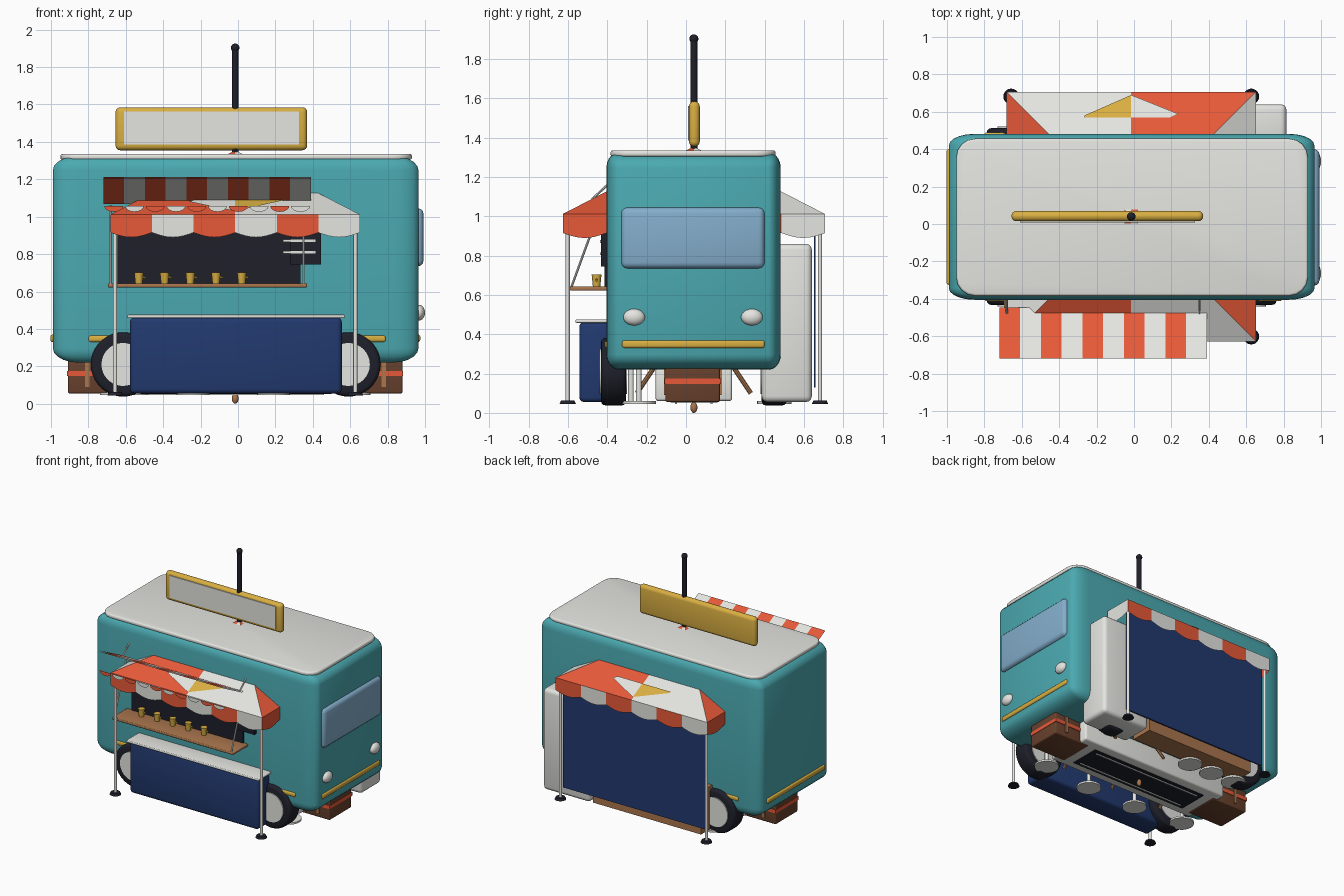
import bpy, bmesh, math
from mathutils import Vector, Matrix

if "Cube" in bpy.data.objects:
    bpy.data.objects.remove(bpy.data.objects["Cube"])

def mat(name, r, g, b):
    m = bpy.data.materials.new(name)
    m.diffuse_color = (r, g, b, 1)
    m.use_nodes = True
    m.node_tree.nodes["Principled BSDF"].inputs["Base Color"].default_value = m.diffuse_color
    return m

TEAL = mat("teal", .07, .40, .44)
WHITE = mat("white", .78, .78, .75)
RED = mat("orange_red", .80, .10, .04)
GOLD = mat("gold", .70, .43, .055)
NAVY = mat("navy", .016, .042, .16)
WOOD = mat("wood", .40, .18, .075)
BROWN = mat("brown", .14, .053, .026)
BLACK = mat("black", .013, .014, .023)
GLASS = mat("glass_blue", .23, .42, .60)
CX, CY = -0.015, 0.04          # middle of the wagon and tent

def finish(name, bm, mats, smooth=False):
    me = bpy.data.meshes.new(name)
    bm.to_mesh(me)
    bm.free()
    for m in (mats if isinstance(mats, (list, tuple)) else [mats]):
        me.materials.append(m)
    ob = bpy.data.objects.new(name, me)
    bpy.context.collection.objects.link(ob)
    if smooth:
        bpy.ops.object.select_all(action='DESELECT')
        ob.select_set(True)
        bpy.context.view_layer.objects.active = ob
        bpy.ops.object.shade_smooth_by_angle(angle=math.radians(40))
    return ob

def box(name, x, y, z, m, bevel=0.0, relative=False, seg=3):
    """Box from ranges; a relative bevel is stretched along with the box."""
    bm = bmesh.new()
    bmesh.ops.create_cube(bm, size=1)
    size = [r[1] - r[0] for r in (x, y, z)]
    mid = [(r[1] + r[0]) / 2 for r in (x, y, z)]
    if not relative:
        bmesh.ops.scale(bm, vec=size, verts=bm.verts)
    if bevel:
        bmesh.ops.bevel(bm, geom=bm.edges[:], offset=bevel, segments=seg, profile=.5, affect='EDGES')
    if relative:
        bmesh.ops.scale(bm, vec=size, verts=bm.verts)
    bmesh.ops.translate(bm, vec=mid, verts=bm.verts)
    return finish(name, bm, m, bevel > 0)

def rod(name, a, b, r, m, r2=None, seg=16):
    a, b = Vector(a), Vector(b)
    d = b - a
    bm = bmesh.new()
    M = Matrix.Translation((a + b) / 2) @ d.to_track_quat('Z', 'Y').to_matrix().to_4x4()
    bmesh.ops.create_cone(bm, cap_ends=True, segments=seg, radius1=r,
                          radius2=r if r2 is None else r2, depth=d.length, matrix=M)
    return finish(name, bm, m, True)

def ball(name, c, s, m):
    bm = bmesh.new()
    bmesh.ops.create_uvsphere(bm, u_segments=20, v_segments=12, radius=1,
                              matrix=Matrix.Translation(c) @ Matrix.Diagonal((*s, 1)))
    return finish(name, bm, m, True)

def polys(name, faces, mats):
    """Faces given as (points, material index)."""
    bm = bmesh.new()
    for pts, i in faces:
        bm.faces.new([bm.verts.new(p) for p in pts]).material_index = i
    return finish(name, bm, mats)

# Wagon body and roof
box("wagon_body", (-.99, .965), (-.405, .482), (.22, 1.325), TEAL, .07, True, 5)
bm = bmesh.new()
bmesh.ops.create_cube(bm, size=1)
bmesh.ops.scale(bm, vec=(1.88, .84, .032), verts=bm.verts)
up = [e for e in bm.edges if abs(e.verts[0].co.z - e.verts[1].co.z) > .01]
bmesh.ops.bevel(bm, geom=up, offset=.1, segments=4, profile=.5, affect='EDGES')
rim = [e for e in bm.edges if abs(e.verts[0].co.z - e.verts[1].co.z) < .001]
bmesh.ops.bevel(bm, geom=rim, offset=.012, segments=3, profile=.5, affect='EDGES')
bmesh.ops.translate(bm, vec=(-.01, .036, 1.32), verts=bm.verts)
finish("roof_slab", bm, WHITE, True)

# Windscreen, lamps and gold trim strips
box("windscreen", (.93, .992), (-.33, .40), (.735, 1.045), GLASS, .03)
for y in (-.264, .335):
    ball("headlamp", (.968, y, .487), (.032, .055, .042), WHITE)
for x in (-.985, .955):
    box("end_trim", (x - .018, x + .02), (-.325, .40), (.33, .37), GOLD, .012)
for y in (-.395, .472):
    box("side_trim", (-.80, .79), (y - .018, y + .018), (.33, .365), GOLD, .012)

# Wheels
for x in (-.615, .59):
    for s in (-1, 1):
        yi, yo = CY + s * .345, CY + s * .472
        bm = bmesh.new()
        bmesh.ops.create_cone(bm, cap_ends=True, segments=36, radius1=.172, radius2=.172, depth=.127,
                              matrix=Matrix.Translation((x, (yi + yo) / 2, .21)) @ Matrix.Rotation(math.pi / 2, 4, 'X'))
        rims = [e for e in bm.edges if abs(e.verts[0].co.y - e.verts[1].co.y) < .01]
        bmesh.ops.bevel(bm, geom=rims, offset=.022, segments=3, profile=.5, affect='EDGES')
        finish("tyre", bm, BLACK, True)
        rod("hub", (x, yi - s * .006, .21), (x, yo + s * .008, .21), .115, WHITE, seg=32)

# Roof sign and mast
box("sign_frame", (-.655, .37), (.015, .07), (1.355, 1.585), GOLD, .026, seg=4)
box("sign_panel", (-.61, .325), (.009, .018), (1.385, 1.562), WHITE)
rod("mast", (CX, CY, .06), (CX, CY, 1.9), .018, BLACK)
ball("mast_ball", (CX, CY, 1.903), (.023, .023, .023), BLACK)
ball("mast_foot", (CX, CY, .028), (.018, .018, .028), WOOD)

# Square tent: pyramid cover with half-coloured slopes and scalloped valance
H, EAVE, PEAK, N = .667, 1.012, 1.355, 6
cover, valance = [], []
for k in range(4):
    R = Matrix.Translation((CX, CY, 0)) @ Matrix.Rotation(k * math.pi / 2, 4, 'Z')
    P = lambda u, z, d=H: R @ Vector((u, -d, z))
    top = P(0, PEAK, 0)
    cover += [((P(-H, EAVE), P(0, EAVE), top), 0), ((P(0, EAVE), P(H, EAVE), top), 1)]
    w = 2 * H / N
    for i in range(N):
        u0 = -H + i * w
        low = [P(u0 + w * t / 8, .915 - .025 * math.sin(math.pi * t / 8)) for t in range(9)]
        valance.append(([P(u0, EAVE)] + low + [P(u0 + w, EAVE)], i % 2))
polys("tent_cover", cover, [RED, WHITE])
polys("tent_valance", valance, [RED, WHITE])

# Kite shaped emblem plates on the front and back slopes
for k in (0, 2):
    R = Matrix.Translation((CX, CY, 0)) @ Matrix.Rotation(k * math.pi / 2, 4, 'Z')
    def S(u, d):
        return R @ Vector((u, -d, PEAK - (PEAK - EAVE) * d / H + .009))
    polys("cover_emblem", [((S(0, .53), S(-.21, .53), S(-.25, .55), S(0, .65)), 0),
                           ((S(0, .53), S(0, .65), S(.25, .54), S(.25, .53)), 1)], [WHITE, GOLD])

# Tent posts, feet and back wall
for x in (-.657, .627):
    for y in (-.602, .682):
        rod("tent_post", (x, y, .05), (x, y, 1.0), .011, WHITE)
        rod("post_foot", (x, y, .045), (x, y, .062), .042, BLACK, .034, 20)
box("tent_back_wall", (-.65, .62), (.65, .66), (.13, 1.0), NAVY)

# Serving hatch, shelf and menu board
box("serving_hatch", (-.645, .335), (-.414, -.39), (.64, 1.03), BLACK)
box("serving_shelf", (-.695, .37), (-.59, -.40), (.622, .643), WOOD, .006)
for x in (-.68, .35):
    rod("shelf_stay", (x, -.585, .635), (x, -.43, 1.06), .006, WHITE, seg=8)
for i in range(5):
    x = -.53 + .1375 * i
    rod("cup", (x, -.455, .643), (x, -.455, .703), .019, GOLD, .025)
    rod("cup_handle", (x + .015, -.455, .68), (x + .036, -.455, .672), .006, GOLD, seg=8)
box("menu_board", (.28, .445), (-.432, -.40), (.745, .95), BLACK)
for z in (.81, .872):
    box("menu_line", (.24, .415), (-.438, -.43), (z - .007, z + .007), WHITE)

# Raised striped hatch awning with hanging scallops
X0, W = -.72, .111
awning, scallops = [], []
nrm = Vector((0, .5, .87)) * .008
for i in range(10):
    a = X0 + i * W
    q = [Vector((a, -.718, 1.205)), Vector((a + W, -.718, 1.205)),
         Vector((a + W, -.45, 1.068)), Vector((a, -.45, 1.068))]
    awning += [([p + nrm for p in q], i % 2), (q[::-1], i % 2)]
    arc = [(a + W / 2 - W * .46 * math.cos(math.pi * t / 8), -.718,
            1.058 - .032 * math.sin(math.pi * t / 8)) for t in range(9)]
    scallops.append((arc, i % 2))
polys("hatch_awning", awning, [RED, WHITE])
polys("awning_scallops", scallops, [RED, WHITE])
for x in (-.68, .35):
    rod("awning_stay", (x, -.48, 1.085), (x, -.40, 1.16), .006, WHITE, seg=8)

# Front counter, tall fridge and rear wooden counter
box("front_counter", (-.578, .555), (-.543, -.36), (.055, .462), NAVY, .025)
box("counter_top", (-.592, .572), (-.562, -.37), (.458, .476), WHITE, .006)
box("tall_fridge", (.40, .815), (.385, .64), (.055, .86), WHITE, .03)
box("rear_counter", (-.57, .38), (.45, .625), (.06, .40), WOOD)

# Undercarriage with dark belly panel
box("chassis", (-.65, .65), (-.155, .235), (.06, .23), WHITE, .015)
box("belly_panel", (-.52, .50), (-.08, .16), (.053, .061), BLACK)
for y in (-.05, .13):
    box("belly_rail", (-.48, .46), (y - .005, y + .005), (.046, .054), WHITE)

# Strapped trunks under both ends
for x0, x1, s in ((-.91, -.60, -1), (.57, .88, 1)):
    box("trunk", (x0, x1), (-.105, .172), (.055, .27), BROWN, .01)
    box("trunk_band", (x0 - .003, x1 + .003), (-.11, .177), (.147, .175), RED)
    xs = -.805 if s < 0 else .78
    box("trunk_strap", (xs - .012, xs + .012), (-.113, .18), (.09, .255), WOOD)

# Stools standing below the floor
spots = [(.62, -.24), (.19, -.28), (-.24, -.28), (-.65, -.24), (-.15, .45), (-.35, .45), (-.555, .45)]
for x, y in spots:
    rod("stool_base", (x, y, .046), (x, y, .06), .088, WHITE, seg=24)
    rod("stool_stem", (x, y, .06), (x, y, .28), .014, WHITE)

# Slanted wooden trestle legs
for x in (-.45, 0, .45):
    for s in (-1, 1):
        rod("trestle_leg", (x, CY + s * .29, .1), (x, CY + s * .19, .25), .012, WOOD, seg=8)
